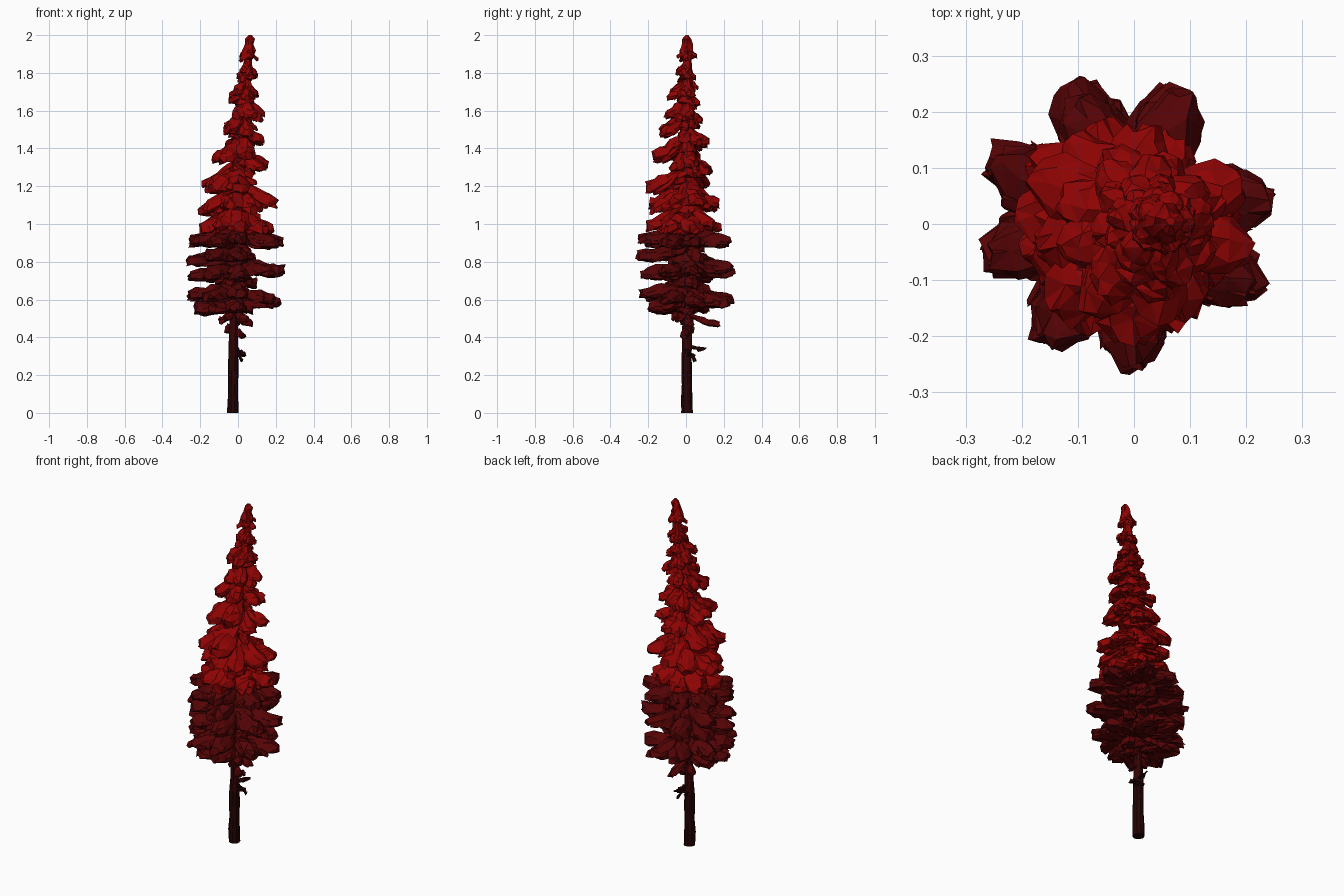
import bpy, bmesh, math, random
from mathutils import Vector

random.seed(11)
if "Cube" in bpy.data.objects:
    bpy.data.objects.remove(bpy.data.objects["Cube"])


def make_material(name, rgb):
    mat = bpy.data.materials.new(name)
    mat.use_nodes = True
    mat.diffuse_color = (*rgb, 1)
    mat.node_tree.nodes["Principled BSDF"].inputs["Base Color"].default_value = (*rgb, 1)
    return mat


BRIGHT = make_material("bright red needles", (0.275, 0.001, 0.001))
DARK = make_material("dark red needles", (0.09, 0.001, 0.0015))
BARK = make_material("dark red bark", (0.034, 0.001, 0.0015))
ROOT = make_material("blackish red bark", (0.018, 0.001, 0.001))


def jit(amount):
    return random.uniform(-amount, amount)


def axis(z):
    """Centre of the gently leaning trunk at a height."""
    return Vector((-0.027 + 0.023 * z * z, 0.005, z))


def loft(bm, rings):
    """Skin a list of point rings and close both ends."""
    loops = [[bm.verts.new(p) for p in ring] for ring in rings]
    n = len(loops[0])
    for a, b in zip(loops, loops[1:]):
        for i in range(n):
            j = (i + 1) % n
            bm.faces.new((a[i], a[j], b[j], b[i]))
    bm.faces.new(loops[0][::-1])
    bm.faces.new(loops[-1])


def bough(bm, z_tip, degrees, reach, width, thick, droop, sprigs=True):
    """A ragged, flattened, hanging branch from the trunk to its tip."""
    ang = math.radians(degrees)
    out = Vector((math.cos(ang), math.sin(ang), 0))
    side = Vector((-out.y, out.x, 0))
    base = axis(z_tip)
    rings = []
    widths = (0.35, 0.5, 0.72, 0.92, 1, 0.88, 0.45)
    for k, w in enumerate(widths):
        t = k / (len(widths) - 1)
        centre = base + out * reach * t
        centre.z += droop * (1 - t) ** 1.4 + jit(thick * 0.15)
        ring = []
        for i in range(9):
            a = math.tau * i / 9
            p = centre + side * (math.cos(a) * width * w + jit(width * 0.15))
            p += out * jit(reach * 0.05)
            lift = math.sin(a) - 0.6 * math.cos(a) ** 2
            p.z += thick * (0.55 + 0.45 * w) * lift + jit(thick * 0.3)
            ring.append(p)
        rings.append(ring)
    loft(bm, rings)
    if sprigs:
        for turn in (-12, 12):
            bough(bm, z_tip - thick * 0.4 + jit(0.01), degrees + turn + jit(3),
                  reach * random.uniform(0.7, 0.88), width * 0.55,
                  thick * 0.6, droop, False)


def finish(bm, name, materials, rule):
    """Flat-shaded object with materials chosen by face height."""
    bmesh.ops.recalc_face_normals(bm, faces=bm.faces)
    bmesh.ops.triangulate(bm, faces=bm.faces)
    for f in bm.faces:
        f.material_index = rule(f.calc_center_median().z)
        f.smooth = False
    mesh = bpy.data.meshes.new(name)
    bm.to_mesh(mesh)
    bm.free()
    for m in materials:
        mesh.materials.append(m)
    obj = bpy.data.objects.new(name, mesh)
    bpy.context.collection.objects.link(obj)


def needle_rule(z):
    return 0 if z > 0.98 else 1


def tube_ring(centre, radius, sides, rough):
    ring = []
    for i in range(sides):
        a = math.tau * i / sides
        r = radius * (1 + jit(rough))
        ring.append(centre + Vector((math.cos(a) * r, math.sin(a) * r, 0)))
    return ring


# Trunk
bm = bmesh.new()
loft(bm, [tube_ring(axis(i * 0.075), 0.031 - 0.001 * i, 10, 0.1) for i in range(25)])
finish(bm, "trunk", [BARK, ROOT], lambda z: 1 if z < 0.3 else 0)

# Bare twigs on the lower trunk
bm = bmesh.new()
for z, deg, reach, rise in ((0.36, 75, 0.1, -0.03), (0.32, 20, 0.06, -0.02),
                            (0.35, 5, 0.06, -0.04), (0.41, 0, 0.06, 0),
                            (0.34, 45, 0.06, -0.05), (0.3, 90, 0.04, 0)):
    d = Vector((math.cos(math.radians(deg)), math.sin(math.radians(deg)), 0))
    rings = []
    for t in (0, 0.35, 0.7, 1):
        c = axis(z) + d * reach * t + Vector((0, 0, rise * t + jit(0.006)))
        rings.append(tube_ring(c, 0.016 - 0.007 * t, 5, 0.3))
        for p in rings[-1]:
            p.z += jit(0.017)
    loft(bm, rings)
finish(bm, "bare_twigs", [BARK, ROOT], lambda z: 1 if z < 0.37 else 0)

# Small tufts below the crown
bm = bmesh.new()
bough(bm, 0.47, 88, 0.17, 0.028, 0.018, 0.05, False)
for z, deg, reach in ((0.475, 10, 0.1), (0.49, 190, 0.08), (0.44, 150, 0.05),
                      (0.51, 240, 0.09), (0.5, 320, 0.09), (0.41, 340, 0.05)):
    bough(bm, z, deg, reach, 0.026, 0.022, 0.04, False)
finish(bm, "lower_tufts", [DARK], lambda z: 0)

# Shaggy needle core around the trunk
bm = bmesh.new()
rings = []
z = 0.53
while z < 1.82:
    r = 0.03 + 0.035 * min(1, (2 - z) / 0.9)
    for dz, k in ((0, 0.55), (0.008, 1.1), (0.035, 0.8)):
        ring = tube_ring(axis(z + dz), r * k, 11, 0.25)
        for p in ring:
            p.z += jit(0.012)
        rings.append(ring)
    z += 0.065
# Pointed top of the core
for z, r in ((1.87, 0.02), (1.88, 0.035), (1.92, 0.034), (1.95, 0.026), (1.98, 0.022)):
    rings.append(tube_ring(axis(z), r, 11, 0.28))
rings.append(tube_ring(axis(2.0), 0.008, 11, 0.2))
loft(bm, rings)
finish(bm, "needle_core", [BRIGHT, DARK], needle_rule)

# Branch directions
LEFT, BACK, RIGHT, FRONT = (11, 330), (67, 110), (155, 195), (235, 275)

# Wide dark lower boughs: tip height and reach of each whorl
bm = bmesh.new()
for angles, tiers in (
        (LEFT + BACK, ((0.605, 0.24), (0.76, 0.262), (0.915, 0.245))),
        (RIGHT + FRONT, ((0.56, 0.215), (0.63, 0.255), (0.735, 0.25),
                         (0.82, 0.265), (0.915, 0.25)))):
    for z, size in tiers:
        for deg in angles:
            bough(bm, z + jit(0.014), deg + jit(3), size * random.uniform(0.95, 1.03),
                  0.059, 0.032, 0.035)
# Short inner boughs fill the lower crown
for k in range(24):
    bough(bm, 0.55 + 0.017 * k, k * 137.5, random.uniform(0.09, 0.13),
          0.04, 0.03, 0.05, False)
finish(bm, "lower_boughs", [BRIGHT, DARK], needle_rule)

# Drooping bright upper boughs: tip height and reach on each side
bm = bmesh.new()
for angles, tiers in (
        (LEFT, ((0.97, 0.215), (1.11, 0.21), (1.31, 0.15), (1.45, 0.12),
                (1.58, 0.12), (1.69, 0.075), (1.79, 0.06))),
        (BACK, ((0.99, 0.18), (1.1, 0.19), (1.27, 0.145), (1.43, 0.125),
                (1.54, 0.085), (1.65, 0.07), (1.77, 0.05))),
        (RIGHT, ((0.98, 0.21), (1.08, 0.22), (1.2, 0.205), (1.35, 0.155),
                 (1.53, 0.11), (1.67, 0.09), (1.8, 0.055))),
        (FRONT, ((0.98, 0.225), (1.1, 0.22), (1.2, 0.24), (1.37, 0.185),
                 (1.49, 0.155), (1.58, 0.13), (1.69, 0.105), (1.8, 0.06)))):
    for n, (z, size) in enumerate(tiers):
        for deg in angles:
            reach = size * random.uniform(0.87, 1.03)
            bough(bm, z + jit(0.018), deg + 14 * (n % 2) + jit(8), reach,
                  0.01 + size * 0.24, 0.011 + size * 0.1, 0.02 + reach * 0.5)
# Short hanging sprays between the whorls
for k in range(22):
    z = 1.04 + 0.036 * k
    bough(bm, z, k * 137.5, 0.035 + 0.085 * (2 - z), 0.026, 0.016, 0.05, False)
# Crowning tuft under the tip
for k in range(5):
    bough(bm, 1.88 + jit(0.015), k * 72, 0.053, 0.022, 0.012, 0.06, False)
finish(bm, "upper_boughs", [BRIGHT, DARK], lambda z: 0 if z > 0.95 else 1)
